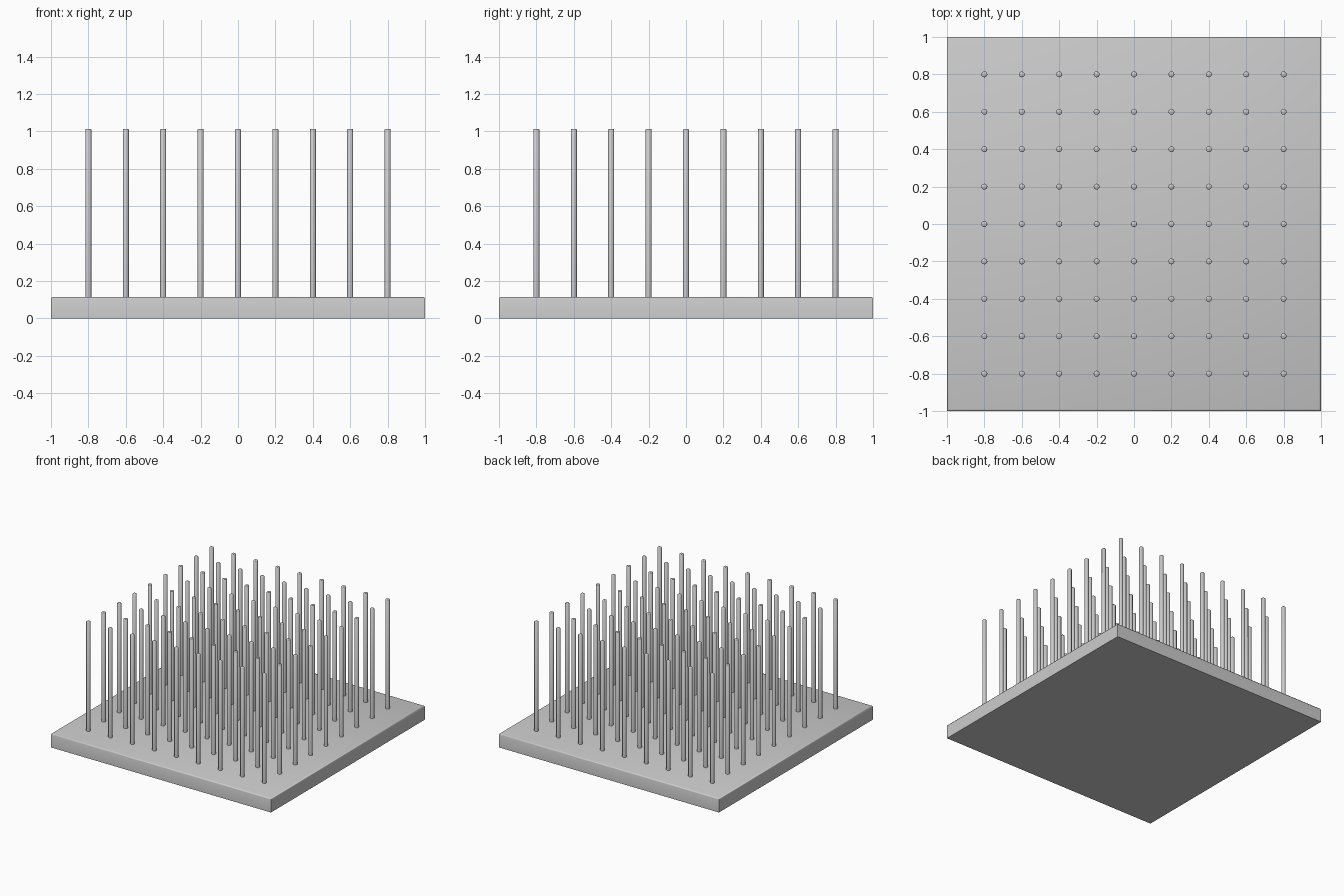
import bpy, bmesh

if "Cube" in bpy.data.objects:
    bpy.data.objects.remove(bpy.data.objects["Cube"])

BASE_H = 0.115
PIN_TOP = 1.013
PIN_R = 0.016


def finish(bm, name, angle=1.05):
    me = bpy.data.meshes.new(name)
    bm.to_mesh(me)
    bm.free()
    ob = bpy.data.objects.new(name, me)
    bpy.context.collection.objects.link(ob)
    bpy.ops.object.select_all(action='DESELECT')
    ob.select_set(True)
    bpy.context.view_layer.objects.active = ob
    bpy.ops.object.shade_smooth_by_angle(angle=angle)
    return ob


# base plate: slab with softened top rim
bm = bmesh.new()
bmesh.ops.create_cube(bm, size=1)
for v in bm.verts:
    v.co = (v.co.x * 2, v.co.y * 2, (v.co.z + 0.5) * BASE_H)
rim = [e for e in bm.edges if all(v.co.z > BASE_H / 2 for v in e.verts)]
bmesh.ops.bevel(bm, geom=rim, offset=0.01, segments=2, profile=0.5, affect='EDGES')
finish(bm, "base_plate")

# pin: thin rod with a tiny chamfer on its tip
bm = bmesh.new()
z0 = BASE_H - 0.01
bmesh.ops.create_cone(bm, cap_ends=True, segments=12, radius1=PIN_R, radius2=PIN_R,
                      depth=PIN_TOP - z0)
bmesh.ops.translate(bm, verts=bm.verts, vec=(0, 0, (PIN_TOP + z0) / 2))
tip = [e for e in bm.edges if all(v.co.z > PIN_TOP - 0.001 for v in e.verts)]
bmesh.ops.bevel(bm, geom=tip, offset=0.003, segments=1, affect='EDGES')
pin = finish(bm, "pin")

# 9 x 9 grid of pins sharing one mesh
pin.location = (-0.8, -0.8, 0)
for i in range(9):
    for j in range(9):
        if i or j:
            p = pin.copy()
            p.name = f"pin_{i}_{j}"
            p.location = (-0.8 + 0.2 * i, -0.8 + 0.2 * j, 0)
            bpy.context.collection.objects.link(p)
